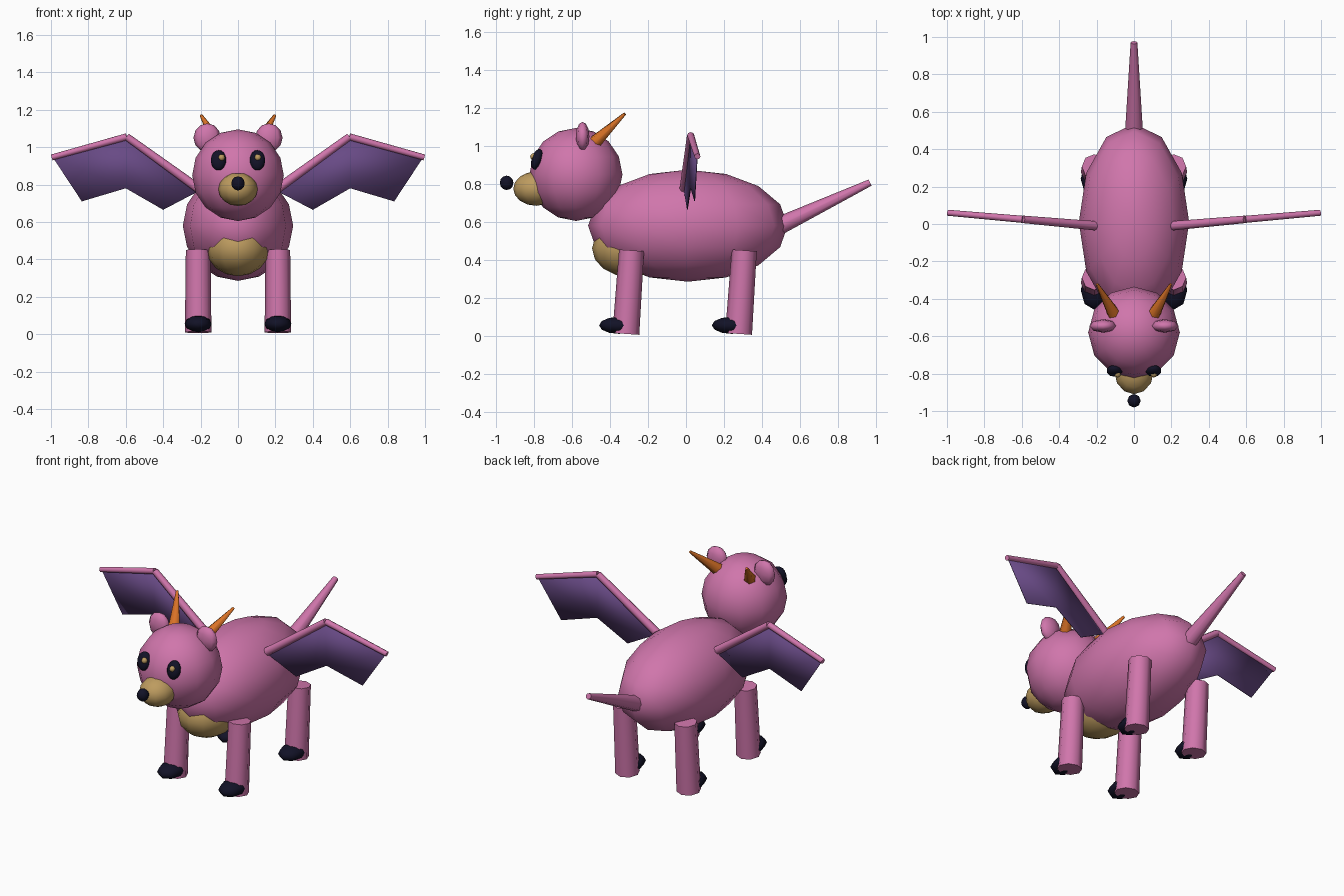
import bpy, bmesh, math
from mathutils import Vector, Matrix

if "Cube" in bpy.data.objects:
    bpy.data.objects.remove(bpy.data.objects["Cube"])


def material(name, rgb):
    m = bpy.data.materials.new(name)
    m.diffuse_color = (*rgb, 1)
    m.use_nodes = True
    m.node_tree.nodes["Principled BSDF"].inputs["Base Color"].default_value = m.diffuse_color
    return m


PINK = material("pink_skin", (0.63, 0.18, 0.41))
PURPLE = material("purple_membrane", (0.138, 0.068, 0.235))
TAN = material("tan_belly", (0.51, 0.33, 0.115))
ORANGE = material("orange_horn", (0.70, 0.17, 0.02))
DARK = material("dark_navy", (0.006, 0.006, 0.02))


def finish(name, bm, mat, angle=50):
    """Turn a bmesh into a named object, smooth below the given angle."""
    bmesh.ops.recalc_face_normals(bm, faces=bm.faces)
    for f in bm.faces:
        f.smooth = True
    for e in bm.edges:
        if len(e.link_faces) == 2:
            e.smooth = e.calc_face_angle(0) < math.radians(angle)
    me = bpy.data.meshes.new(name)
    bm.to_mesh(me)
    bm.free()
    me.materials.append(mat)
    ob = bpy.data.objects.new(name, me)
    bpy.context.collection.objects.link(ob)
    return ob


def ball(name, center, radii, mat, segs=12, rings=8, tilt=0):
    bm = bmesh.new()
    mtx = (Matrix.Translation(center) @ Matrix.Rotation(math.radians(tilt), 4, 'X')
           @ Matrix.Diagonal((*radii, 1)))
    bmesh.ops.create_uvsphere(bm, u_segments=segs, v_segments=rings, radius=1, matrix=mtx)
    return finish(name, bm, mat, 80)


def rod(name, a, b, r1, r2, mat, sides=8):
    """Tapered rod from point a to point b."""
    a, b = Vector(a), Vector(b)
    d = b - a
    mtx = Matrix.Translation((a + b) / 2) @ d.to_track_quat('Z', 'Y').to_matrix().to_4x4()
    bm = bmesh.new()
    bmesh.ops.create_cone(bm, cap_ends=True, segments=sides, radius1=r1, radius2=r2,
                          depth=d.length, matrix=mtx)
    return finish(name, bm, mat, 62)


# Body, belly patch and tail
ball("body", (0, 0.01, 0.58), (0.295, 0.526, 0.295), PINK)
ball("belly", (0, -0.295, 0.46), (0.17, 0.2, 0.15), TAN)
rod("tail", (0, 0.46, 0.565), (0, 0.97, 0.807), 0.05, 0.018, PINK)

# Head, snout and nose
ball("head", (0, -0.58, 0.85), (0.245, 0.245, 0.245), PINK)
ball("snout", (0, -0.79, 0.775), (0.105, 0.12, 0.09), TAN)
ball("nose", (0, -0.945, 0.806), (0.036, 0.036, 0.038), DARK, 8, 6)

for side, s in (("right", 1), ("left", -1)):
    # Eyes with a small glint shifted the same way on both
    ball(f"{side}_eye", (s * 0.104, -0.785, 0.93), (0.043, 0.028, 0.056), DARK, 10, 8, -17)
    ball(f"{side}_eye_glint", (s * 0.097 + 0.009, -0.803, 0.944), (0.018, 0.018, 0.018), TAN, 8, 6)

    # Ears and horns
    ball(f"{side}_ear", (s * 0.165, -0.545, 1.05), (0.073, 0.036, 0.077), PINK, 8, 6)
    rod(f"{side}_horn", (s * 0.105, -0.485, 1.015), (s * 0.197, -0.322, 1.17),
        0.038, 0.008, ORANGE, 6)

    # Legs lean slightly, each with a dark paw in front
    for end, y in (("front", -0.317), ("back", 0.277)):
        rod(f"{end}_{side}_leg", (s * 0.213, y, 0.01), (s * 0.213, y + 0.03, 0.45),
            0.071, 0.066, PINK)
        ball(f"{end}_{side}_paw", (s * 0.213, y - 0.036, 0.055),
             (0.072, 0.105, 0.045), DARK, 8, 6)

    # Wing bones
    root, elbow, tip = [(s * x, y, z) for x, y, z in
                        ((0.2, -0.01, 0.77), (0.595, 0.025, 1.055), (0.995, 0.06, 0.945))]
    rod(f"{side}_inner_wing_bone", root, elbow, 0.025, 0.02, PINK)
    rod(f"{side}_outer_wing_bone", elbow, tip, 0.019, 0.016, PINK)

    # Wing membrane: two panels, swept back with the bones
    outline = [(0.2, 0.77), (0.4, 0.665), (0.6, 0.78), (0.835, 0.71),
               (0.99, 0.945), (0.595, 1.055)]
    bm = bmesh.new()
    v = [bm.verts.new((s * x, -0.028 + 0.0885 * x, z)) for x, z in outline]
    bm.faces.new((v[0], v[1], v[2], v[5]))
    bm.faces.new((v[2], v[3], v[4], v[5]))
    wing = finish(f"{side}_wing_membrane", bm, PURPLE)
    mod = wing.modifiers.new("thickness", 'SOLIDIFY')
    mod.thickness = 0.004
    mod.offset = 0
